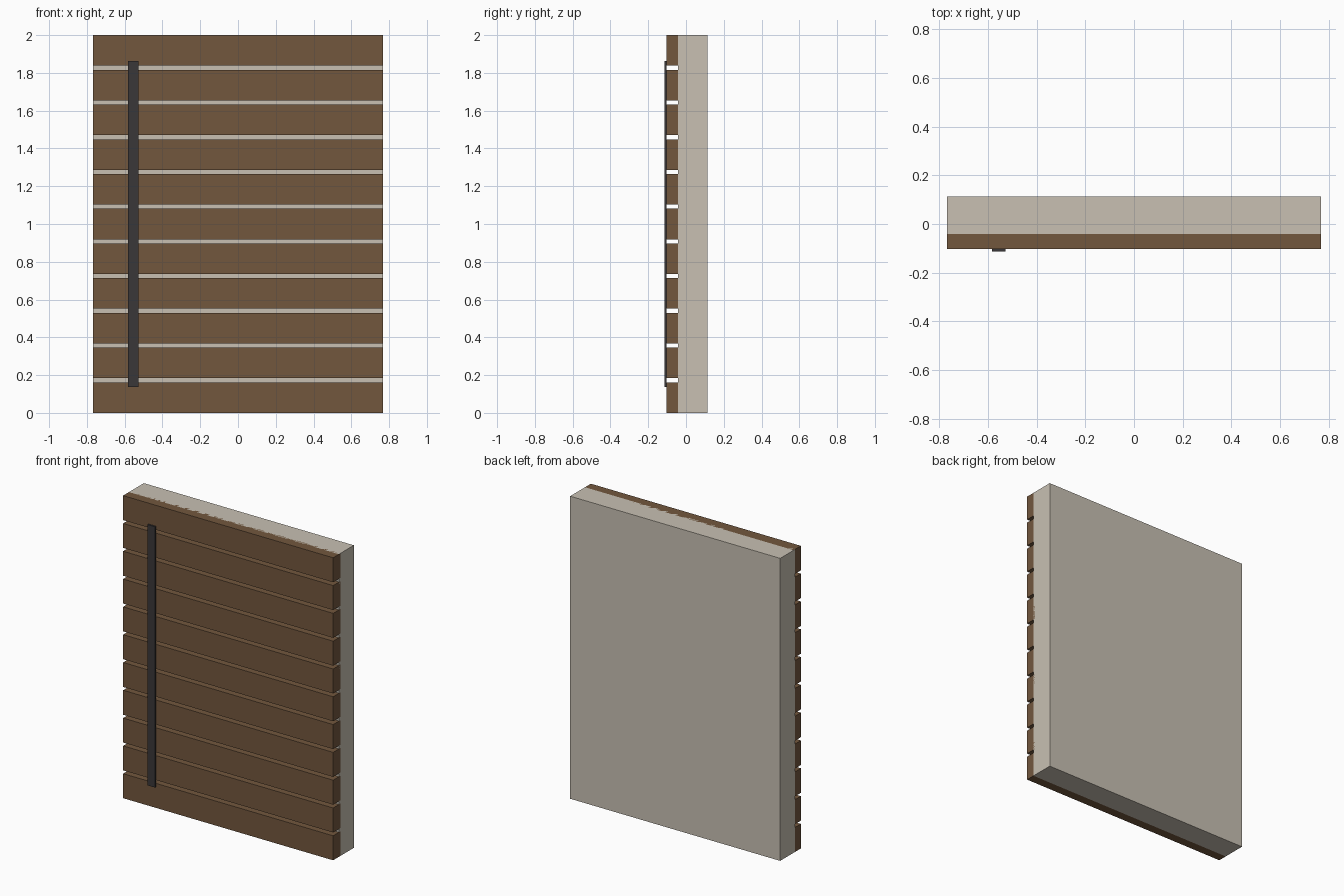
import bpy

if "Cube" in bpy.data.objects:
    bpy.data.objects.remove(bpy.data.objects["Cube"])


def material(name, color):
    mat = bpy.data.materials.new(name)
    mat.diffuse_color = (*color, 1)
    mat.use_nodes = True
    mat.node_tree.nodes["Principled BSDF"].inputs["Base Color"].default_value = mat.diffuse_color
    return mat


def box(name, lo, hi, mat):
    """Axis-aligned box between two corners."""
    bpy.ops.mesh.primitive_cube_add(size=1, location=[(a + b) / 2 for a, b in zip(lo, hi)])
    obj = bpy.context.object
    obj.name = name
    obj.scale = [b - a for a, b in zip(lo, hi)]
    bpy.ops.object.transform_apply(location=False, rotation=False, scale=True)
    obj.data.materials.append(mat)
    return obj


wood = material("wood", (0.17, 0.095, 0.048))
plaster = material("plaster", (0.58, 0.53, 0.45))
metal = material("dark_metal", (0.042, 0.039, 0.04))

HALF_W = 0.768
HEIGHT = 2.0
BOARDS = 11
BOARD_H = 0.162
PITCH = (HEIGHT - BOARD_H) / (BOARDS - 1)

# Solid wall core
box("wall_core", (-HALF_W, -0.042, 0), (HALF_W, 0.113, HEIGHT), plaster)

# Horizontal cladding boards, let slightly into the core
for i in range(BOARDS):
    z = i * PITCH
    box(f"cladding_board_{i + 1}", (-HALF_W, -0.103, z), (HALF_W, -0.028, z + BOARD_H), wood)

# Upright metal strip on the face
box("metal_strip", (-0.583, -0.113, 0.138), (-0.528, -0.102, 1.862), metal)
